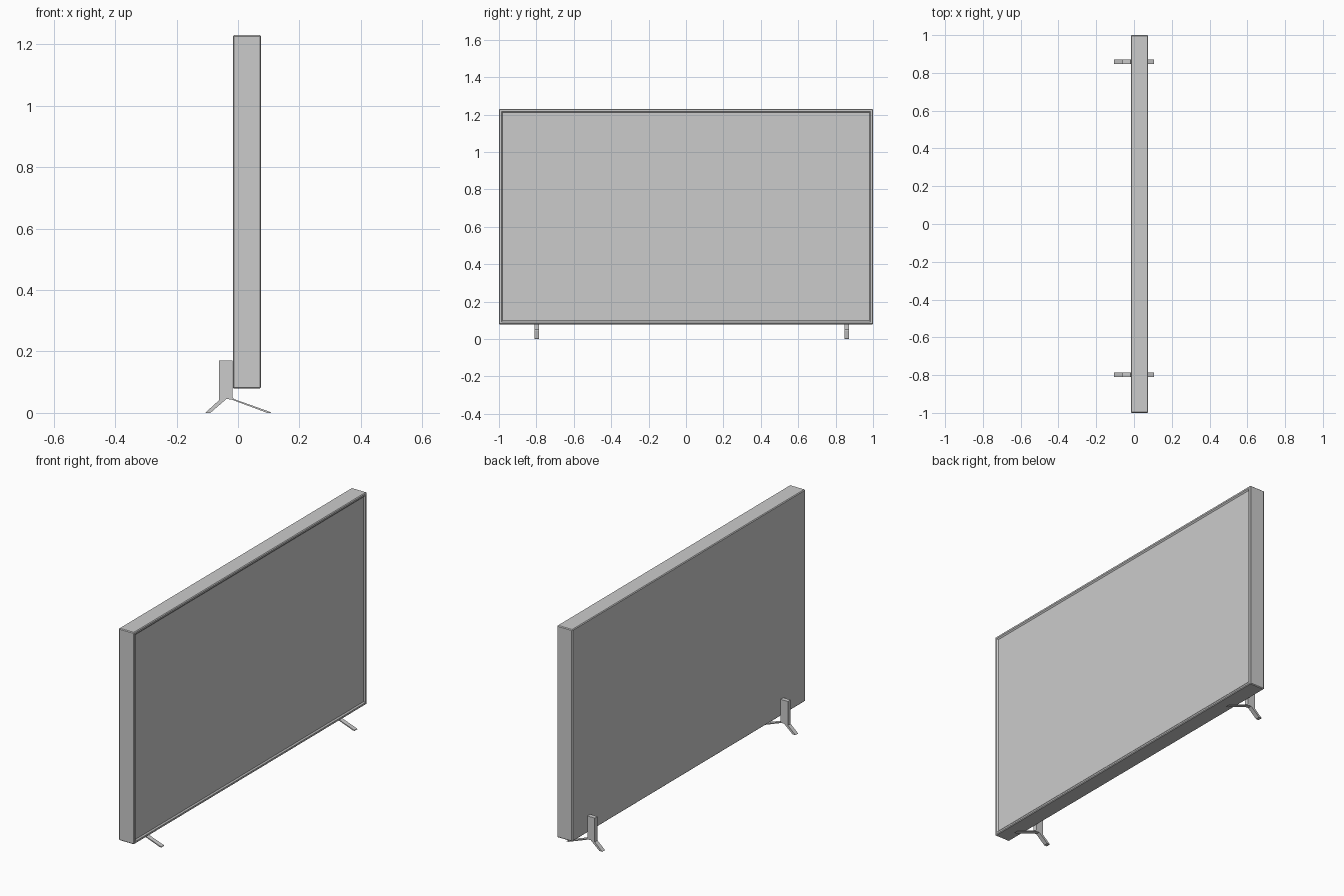
import bpy, bmesh
from mathutils import Matrix

if "Cube" in bpy.data.objects:
    bpy.data.objects.remove(bpy.data.objects["Cube"])


def finish(bm, name):
    bmesh.ops.recalc_face_normals(bm, faces=bm.faces)
    mesh = bpy.data.meshes.new(name)
    bm.to_mesh(mesh)
    bm.free()
    obj = bpy.data.objects.new(name, mesh)
    bpy.context.collection.objects.link(obj)
    return obj


# Television cabinet: chamfered slab with a recessed screen on the +x side
X0, X1, Z0, Z1 = -0.017, 0.075, 0.079, 1.23
bm = bmesh.new()
size = Matrix.Diagonal((X1 - X0, 2.0, Z1 - Z0, 1))
centre = Matrix.Translation(((X0 + X1) / 2, 0, (Z0 + Z1) / 2))
bmesh.ops.create_cube(bm, size=1, matrix=centre @ size)
bmesh.ops.bevel(bm, geom=bm.edges[:], offset=0.004, segments=1, affect='EDGES')
bm.normal_update()
screen = max(bm.faces, key=lambda f: f.calc_center_median().x)
# Bezel rim, then sloped step down to the screen
bmesh.ops.inset_region(bm, faces=[screen], thickness=0.012)
bmesh.ops.inset_region(bm, faces=[screen], thickness=0.01, depth=-0.006)
finish(bm, "television_panel")

# Forked stands: side profile (x, z) extruded along y
profile = [(-0.062, 0.171), (-0.062, 0.041), (-0.107, 0), (-0.09, 0),
           (-0.038, 0.045), (-0.023, 0.044), (0.09, 0.002), (0.094, 0),
           (0.107, 0), (0.105, 0.003), (-0.013, 0.045), (-0.018, 0.051),
           (-0.018, 0.171)]
for name, y in (("left_stand", -0.798), ("right_stand", 0.86)):
    bm = bmesh.new()
    face = bm.faces.new([bm.verts.new((x, y - 0.012, z)) for x, z in profile])
    side = bmesh.ops.extrude_face_region(bm, geom=[face])
    verts = [v for v in side["geom"] if isinstance(v, bmesh.types.BMVert)]
    bmesh.ops.translate(bm, verts=verts, vec=(0, 0.024, 0))
    finish(bm, name)
